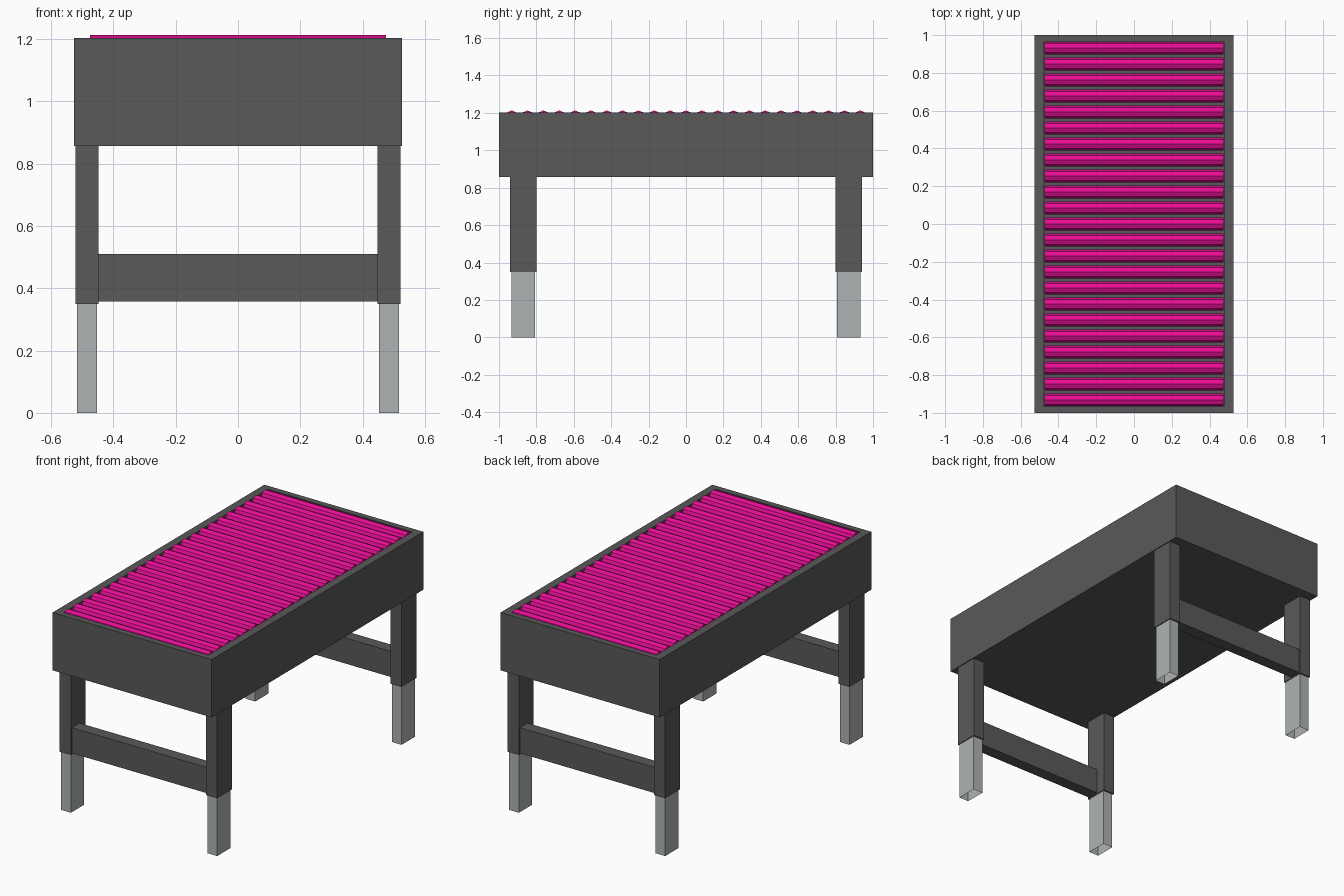
import bpy, bmesh, math
from mathutils import Matrix

if "Cube" in bpy.data.objects:
    bpy.data.objects.remove(bpy.data.objects["Cube"])


def material(name, rgb):
    m = bpy.data.materials.new(name)
    m.diffuse_color = (*rgb, 1)
    m.use_nodes = True
    m.node_tree.nodes["Principled BSDF"].inputs["Base Color"].default_value = m.diffuse_color
    return m


DARK = material("dark grey", (0.1, 0.1, 0.1))
LIGHT = material("light grey metal", (0.43, 0.45, 0.45))
PINK = material("magenta", (0.80, 0.004, 0.30))


def finish(name, bm, mat):
    mesh = bpy.data.meshes.new(name)
    bmesh.ops.recalc_face_normals(bm, faces=bm.faces)
    bm.to_mesh(mesh)
    bm.free()
    mesh.materials.append(mat)
    ob = bpy.data.objects.new(name, mesh)
    bpy.context.collection.objects.link(ob)
    return ob


def box_bm(x, y, z):
    bm = bmesh.new()
    bmesh.ops.create_cube(bm, size=1)
    for v in bm.verts:
        v.co = [r[0] if c < 0 else r[1] for c, r in zip(v.co, (x, y, z))]
    return bm


def span(s, a, b):
    return sorted((s * a, s * b))


# conveyor bed: block with a shallow recess in the top
bm = box_bm((-0.526, 0.526), (-1, 1), (0.857, 1.203))
top = max(bm.faces, key=lambda f: f.calc_center_median().z)
ret = bmesh.ops.extrude_face_region(bm, geom=[top])
verts = [g for g in ret["geom"] if isinstance(g, bmesh.types.BMVert)]
if top.is_valid:
    bmesh.ops.delete(bm, geom=[top], context="FACES_ONLY")
for v in verts:
    v.co.x = math.copysign(0.478, v.co.x)
    v.co.y = math.copysign(0.964, v.co.y)
ret = bmesh.ops.extrude_face_region(
    bm, geom=[f for f in bm.faces if all(v in verts for v in f.verts)])
inner = [f for f in bm.faces if all(v in verts for v in f.verts)]
bmesh.ops.delete(bm, geom=inner, context="FACES_ONLY")
for g in ret["geom"]:
    if isinstance(g, bmesh.types.BMVert):
        g.co.z = 1.14
finish("bed_frame", bm, DARK)

# row of eight-sided rollers
bm = bmesh.new()
N, R = 23, 0.034
for i in range(N):
    y = -0.932 + 1.864 * i / (N - 1)
    bmesh.ops.create_cone(
        bm, cap_ends=True, segments=8, radius1=R, radius2=R, depth=0.95,
        matrix=Matrix.Translation((0, y, 1.213 - R)) @ Matrix.Rotation(math.pi / 2, 4, "Y"))
finish("rollers", bm, PINK)

for sy, end in ((-1, "front"), (1, "back")):
    # cross bar between each pair of legs
    finish(end + "_cross_bar",
           box_bm((-0.45, 0.45), span(sy, 0.86, 0.932), (0.357, 0.51)), DARK)
    for sx, side in ((-1, "left"), (1, "right")):
        # outer leg sleeve
        finish(f"{end}_{side}_leg_sleeve",
               box_bm(span(sx, 0.447, 0.521), span(sy, 0.80, 0.941), (0.35, 0.858)), DARK)
        # extending foot: tube open at the bottom
        bm = box_bm(span(sx, 0.452, 0.516), span(sy, 0.808, 0.933), (0, 0.351))
        bmesh.ops.recalc_face_normals(bm, faces=bm.faces)
        low = min(bm.faces, key=lambda f: f.calc_center_median().z)
        bmesh.ops.delete(bm, geom=[low], context="FACES_ONLY")
        finish(f"{end}_{side}_foot", bm, LIGHT)
